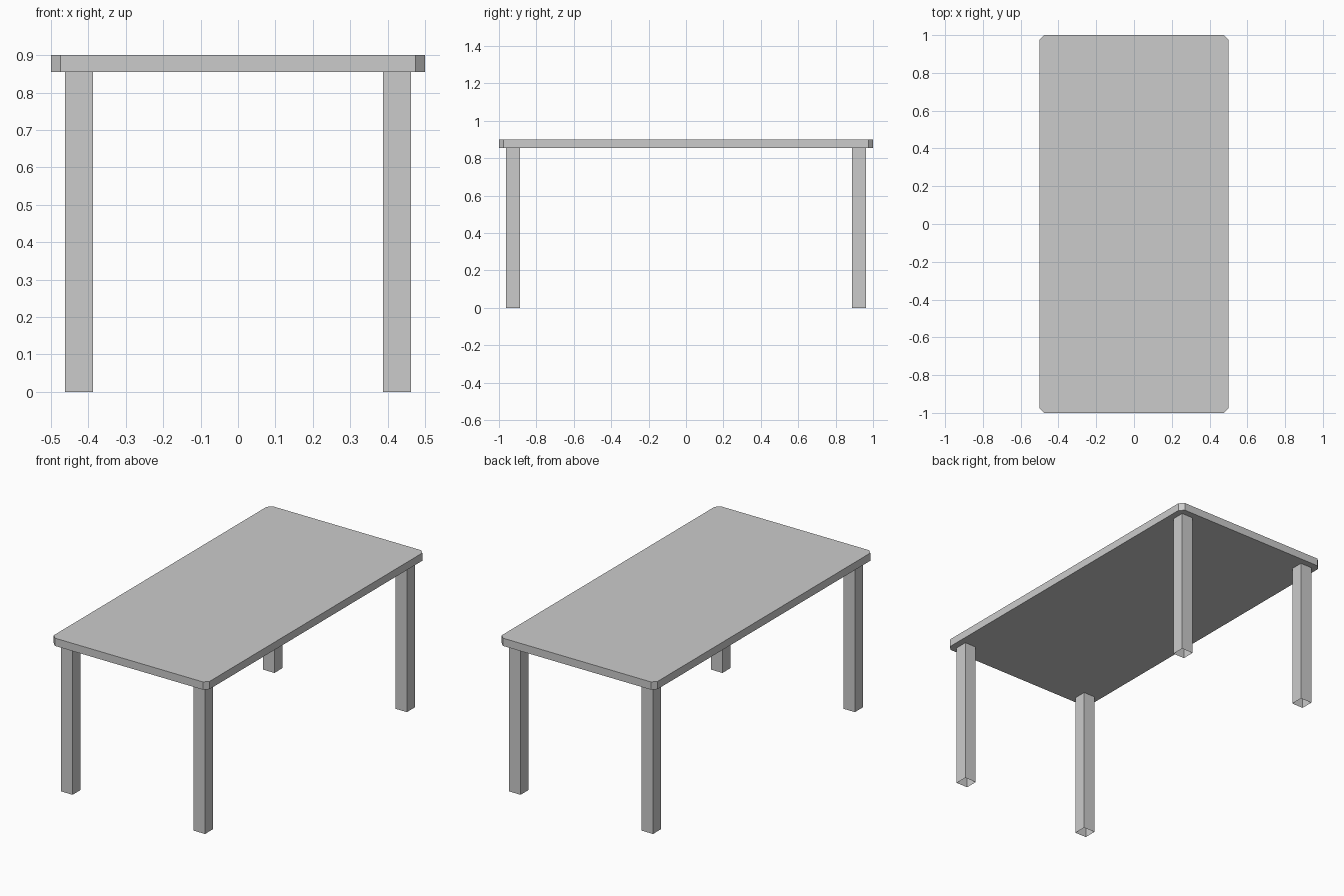
import bpy, bmesh

if "Cube" in bpy.data.objects:
    bpy.data.objects.remove(bpy.data.objects["Cube"])

Z_UNDER, Z_TOP = 0.855, 0.9


def prism(name, outline, z0, z1, bottom=True, top=True):
    """Extrude an anticlockwise outline from z0 to z1, with optional caps."""
    bm = bmesh.new()
    low = [bm.verts.new((x, y, z0)) for x, y in outline]
    high = [bm.verts.new((x, y, z1)) for x, y in outline]
    n = len(outline)
    for i in range(n):
        j = (i + 1) % n
        bm.faces.new((low[i], low[j], high[j], high[i]))
    if bottom:
        bm.faces.new(low[::-1])
    if top:
        bm.faces.new(high)
    mesh = bpy.data.meshes.new(name)
    bm.to_mesh(mesh)
    bm.free()
    obj = bpy.data.objects.new(name, mesh)
    bpy.context.collection.objects.link(obj)
    return obj


# Table top: slab with cut corners
w, d, c = 0.5, 1.0, 0.025
prism("table_top", [(-w + c, -d), (w - c, -d), (w, -d + c), (w, d - c),
                    (w - c, d), (-w + c, d), (-w, d - c), (-w, -d + c)],
      Z_UNDER, Z_TOP)

# Four square legs, open at the foot and where they meet the top
h = 0.037
for side, sx in (("left", -1), ("right", 1)):
    for end, sy in (("front", -1), ("back", 1)):
        x, y = sx * 0.425, sy * 0.925
        prism(f"{end}_{side}_leg",
              [(x - h, y - h), (x + h, y - h), (x + h, y + h), (x - h, y + h)],
              0, Z_UNDER, bottom=False, top=False)
